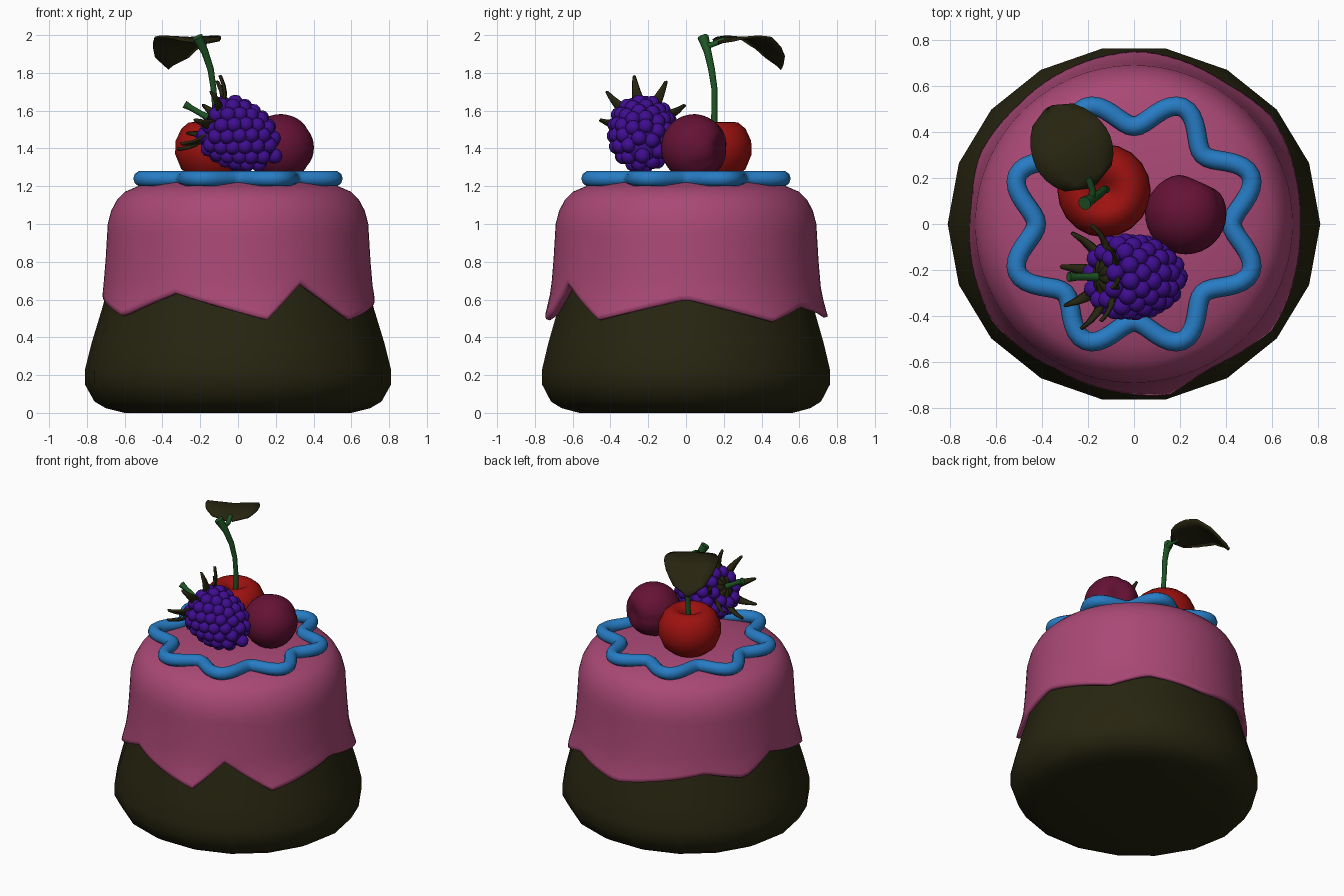
import bpy, bmesh
from math import sin, cos, pi, radians, exp, sqrt
from mathutils import Vector, Matrix

cube = bpy.data.objects.get("Cube")
if cube:
    bpy.data.objects.remove(cube)


def material(name, rgb):
    m = bpy.data.materials.new(name)
    m.use_nodes = True
    m.diffuse_color = (*rgb, 1)
    m.node_tree.nodes["Principled BSDF"].inputs["Base Color"].default_value = (*rgb, 1)
    return m


chocolate = material("dark_chocolate", (.02, .018, .005))
pink = material("pink_icing", (.40, .065, .18))
blue = material("blue_piping", (.02, .2, .55))
red = material("cherry_red", (.34, .006, .005))
purple = material("berry_purple", (.05, .004, .28))
plum_red = material("plum_red", (.13, .006, .035))
green = material("stem_green", (.013, .09, .018))


def finish(name, bm, mat):
    bmesh.ops.recalc_face_normals(bm, faces=bm.faces)
    mesh = bpy.data.meshes.new(name)
    bm.to_mesh(mesh)
    bm.free()
    mesh.materials.append(mat)
    mesh.shade_smooth()
    ob = bpy.data.objects.new(name, mesh)
    bpy.context.collection.objects.link(ob)
    return ob


def loft(name, rings, mat):
    """Closed rings of points joined by quads and capped at both ends."""
    bm = bmesh.new()
    vs = [[bm.verts.new(p) for p in ring] for ring in rings]
    n = len(vs[0])
    for a, b in zip(vs, vs[1:]):
        for i in range(n):
            j = (i + 1) % n
            bm.faces.new((a[i], a[j], b[j], b[i]))
    bm.faces.new(vs[0])
    bm.faces.new(vs[-1])
    return finish(name, bm, mat)


def revolve(name, profile, n, mat, centre=(0, 0), squash=1):
    rings = [[(centre[0] + r * cos(2 * pi * i / n),
               centre[1] + squash * r * sin(2 * pi * i / n), z) for i in range(n)]
             for r, z in profile]
    return loft(name, rings, mat)


def strips(name, sheets, thickness, mat):
    """Open sheets of point rows, given thickness."""
    bm = bmesh.new()
    for rows in sheets:
        vs = [[bm.verts.new(p) for p in row] for row in rows]
        for a, b in zip(vs, vs[1:]):
            for i in range(len(a) - 1):
                bm.faces.new((a[i], a[i + 1], b[i + 1], b[i]))
    ob = finish(name, bm, mat)
    mod = ob.modifiers.new("thickness", 'SOLIDIFY')
    mod.thickness = thickness
    mod.offset = 0
    return ob


def tube(name, points, radius, mat, cyclic=False, scales=None):
    cu = bpy.data.curves.new(name, 'CURVE')
    cu.dimensions = '3D'
    cu.bevel_depth = radius
    cu.bevel_resolution = 3
    cu.use_fill_caps = True
    sp = cu.splines.new('POLY')
    sp.points.add(len(points) - 1)
    for k, p in enumerate(points):
        sp.points[k].co = (*p, 1)
        sp.points[k].radius = scales[k] if scales else 1
    sp.use_cyclic_u = cyclic
    cu.materials.append(mat)
    ob = bpy.data.objects.new(name, cu)
    bpy.context.collection.objects.link(ob)
    return ob


def lerp_table(table, x):
    for (x0, y0), (x1, y1) in zip(table, table[1:]):
        if x <= x1:
            return y0 + (y1 - y0) * max(0, x - x0) / (x1 - x0)
    return table[-1][1]


# Cake body
revolve("cake_body", [(.6, 0), (.7, .025), (.76, .06), (.81, .15), (.81, .23), (.775, .37),
                      (.72, .55), (.69, .66), (.62, .9), (.5, 1.05)], 18, chocolate, squash=.955)

# Icing with a dripping lower edge
drips = [(-118, .63), (-78, .49), (-62, .68), (-38, .49), (0, .6), (38, .48), (57, .56),
         (88, .5), (135, .6), (156, .54), (174, .65), (215, .51), (242, .63)]
wall = [(.48, .765), (.55, .738), (.65, .715), (.8, .702), (1, .69)]
dome = [(1, .69), (1.07, .672), (1.13, .64), (1.17, .6), (1.2, .53), (1.22, .46),
        (1.245, .32), (1.255, .15), (1.257, .01)]
SEG = 90
angles = [-118 + 360 * i / SEG for i in range(SEG)]
edge = [lerp_table(drips, a) for a in angles]


def icing_ring(fn):
    ring = []
    for a, z0 in zip(angles, edge):
        r, z = fn(z0)
        ring.append((r * cos(radians(a)), r * sin(radians(a)), z))
    return ring


rings = [icing_ring(lambda z0, i=inset, u=up: (lerp_table(wall, z0) - i, z0 + u))
         for inset, up in ((.07, .03), (.025, 0), (.004, .006))]
for k in range(7):
    def side(z0, t=k / 7):
        z = z0 + .03 + (.97 - z0) * t
        return lerp_table(wall, z), z
    rings.append(icing_ring(side))
rings += [icing_ring(lambda z0, p=(r, z): p) for z, r in dome]
loft("icing", rings, pink)

# Wavy piped ring
wave = []
for i in range(128):
    a = 2 * pi * i / 128
    r = .487 + .062 * cos(8 * (a - pi / 8))
    wave.append((r * cos(a), r * sin(a), 1.24))
tube("piped_ring", wave, .042, blue, cyclic=True)

# Cherry with stem and leaf
revolve("cherry", [(.02, 1.22), (.1, 1.235), (.17, 1.29), (.203, 1.37), (.2, 1.44), (.17, 1.505),
                   (.13, 1.538), (.09, 1.54), (.04, 1.51), (.01, 1.48)], 20, red, (-.13, .145))
tube("cherry_stem", [(-.125, .15, 1.47), (-.12, .15, 1.6), (-.13, .15, 1.72), (-.145, .135, 1.82),
                     (-.175, .115, 1.91), (-.2, .1, 1.96), (-.215, .09, 1.99)], .02, green,
     scales=[.9, .8, .8, .9, 1, 1.3, 1.5])
tube("leaf_stalk", [(-.185, .11, 1.94), (-.18, .15, 1.955), (-.2, .2, 1.975)], .015, green)

base, tip = Vector((-.18, .165)), Vector((-.37, .505))
along = tip - base
across = Vector((along.y, -along.x)).normalized()
arch = [(0, 1.96), (.2, 1.985), (.4, 1.993), (.6, 1.985), (.8, 1.93), (1, 1.84)]
rows = []
for k in range(11):
    t = k / 10
    half = .02 + .155 * sqrt(max(0, sin(pi * t ** .9)))
    rows.append([(*(base + along * t + across * half * s), lerp_table(arch, t) - .02 * (1 - abs(s)) * t)
                 for s in (-1, -.5, 0, .5, 1)])
strips("cherry_leaf", [rows], .012, chocolate)

# Plum, lobed around its dimpled end
turn = Matrix.Translation((.225, .045, 1.405)) @ \
    Vector((.4, .9, -.03)).to_track_quat('Z', 'Y').to_matrix().to_4x4()
rings = []
for k in range(17):
    phi = .04 + (pi - .08) * k / 16
    ring = []
    for i in range(40):
        a = 2 * pi * i / 40
        crease = 1 - sqrt(abs(sin(2.5 * a)))
        r = .177 * sin(phi) * (1 - .12 * crease * max(0, cos(phi)))
        h = .177 * cos(phi) - .04 * exp(-(phi / .4) ** 2)
        ring.append(turn @ Vector((r * cos(a), r * sin(a), h)))
    rings.append(ring)
loft("plum", rings, plum_red)

# Blackberry: staggered rings of drupelets around a tilted axis
axis = Vector((.87, 0, -.5)).normalized()
frame = Matrix.Translation((.02, -.23, 1.46)) @ axis.to_track_quat('Z', 'Y').to_matrix().to_4x4()
girth = [(-.18, .1), (-.13, .142), (-.04, .152), (.06, .138), (.13, .1), (.18, .04), (.2, 0)]
bm = bmesh.new()
bmesh.ops.create_uvsphere(bm, u_segments=16, v_segments=10, radius=1,
                          matrix=frame @ Matrix.Diagonal((.145, .145, .19, 1)))
for k in range(8):
    h = -.175 + .375 * k / 7
    r = lerp_table(girth, h)
    count = max(1, round(2 * pi * r / .07))
    for i in range(count):
        a = 2 * pi * (i + .5 * (k % 2)) / count
        spot = Matrix.Translation((r * cos(a), r * sin(a), h))
        bmesh.ops.create_icosphere(bm, subdivisions=2, radius=.042, matrix=frame @ spot)
finish("blackberry", bm, purple)

# Blackberry sepals and stalk
sheets = []
for i in range(8):
    a = 2 * pi * i / 8 + .2
    out, side_dir = Vector((cos(a), sin(a), 0)), Vector((-sin(a), cos(a), 0))
    rows = []
    for k in range(7):
        t = k / 6
        half = .006 + .024 * sin(pi * min(1, .2 + .8 * t))
        mid = out * (.015 + .215 * t) + Vector((0, 0, -.205 + .03 * sin(pi * t) - .06 * t ** 3))
        rows.append([frame @ (mid + side_dir * half * s + Vector((0, 0, .008 * abs(s))))
                     for s in (-1, 0, 1)])
    sheets.append(rows)
strips("blackberry_sepals", sheets, .014, chocolate)
tube("blackberry_stalk", [frame @ Vector(p) for p in
                          ((0, 0, -.17), (0, 0, -.25), (.0, 0, -.31), (0, 0, -.35))],
     .02, green, scales=[1.2, .8, .8, 1.1])
